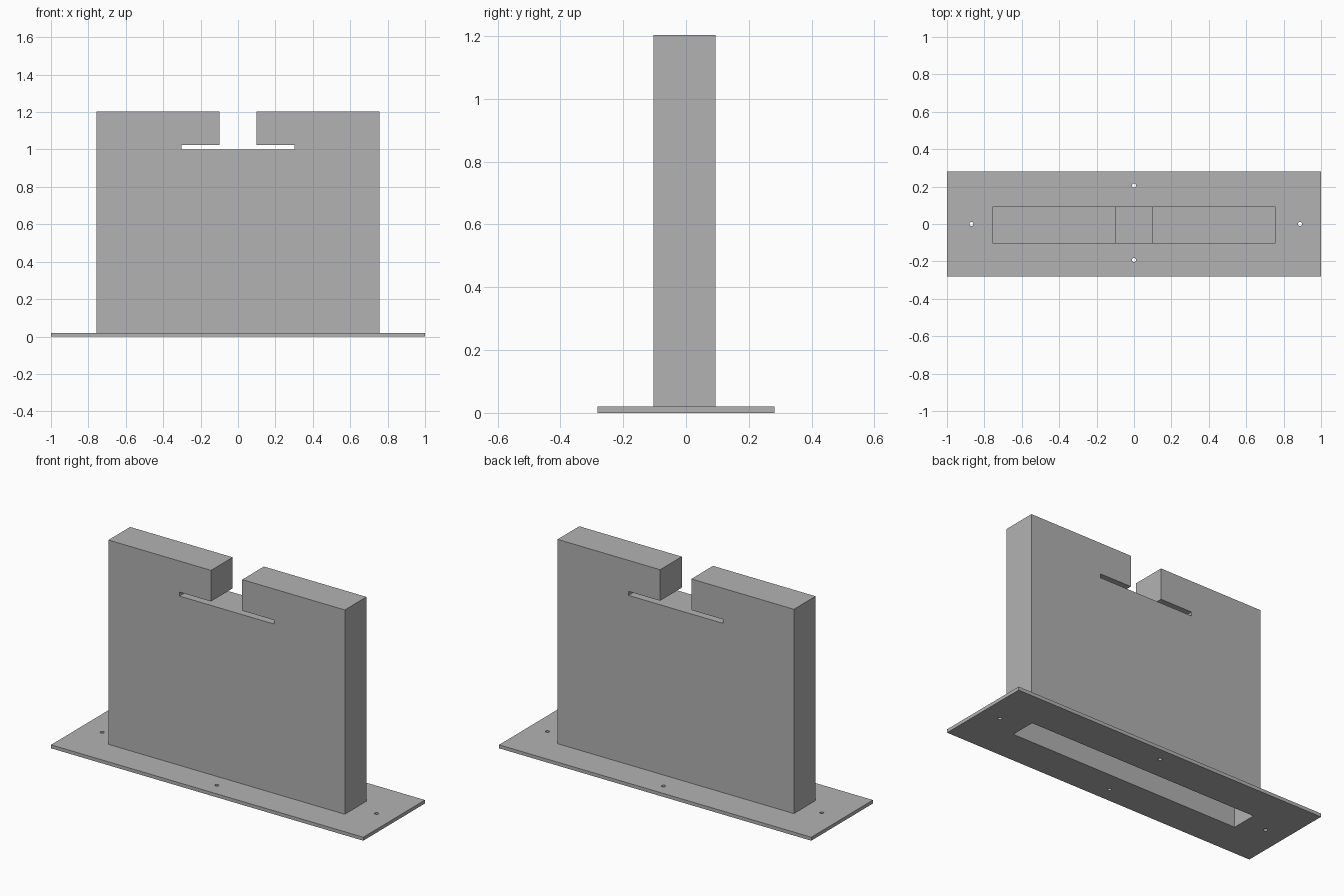
import bpy
import bmesh
from mathutils import Matrix

cube = bpy.data.objects.get("Cube")
if cube:
    bpy.data.objects.remove(cube, do_unlink=True)

GREY = (0.448, 0.448, 0.448, 1.0)
grey = bpy.data.materials.new("plain grey")
grey.use_nodes = True
grey.diffuse_color = GREY
grey.node_tree.nodes["Principled BSDF"].inputs["Base Color"].default_value = GREY

BLOCK_Y = -0.005      # the upright sits slightly forward of centre
HALF_X, HALF_Y = 0.757, 0.099
WALL = 0.025
PLATE_TOP, FLOOR, LIP, TOP = 0.02, 1.0, 1.023, 1.203


def make_object(name, bm):
    bmesh.ops.recalc_face_normals(bm, faces=bm.faces)
    mesh = bpy.data.meshes.new(name)
    bm.to_mesh(mesh)
    bm.free()
    mesh.materials.append(grey)
    obj = bpy.data.objects.new(name, mesh)
    bpy.context.collection.objects.link(obj)
    return obj


def box(name, half_x, half_y, y, z0, z1):
    bm = bmesh.new()
    place = Matrix.Translation((0, y, (z0 + z1) / 2))
    size = Matrix.Diagonal((2 * half_x, 2 * half_y, z1 - z0, 1))
    bmesh.ops.create_cube(bm, size=1, matrix=place @ size)
    return make_object(name, bm)


def cut(target, cutter):
    mod = target.modifiers.new(cutter.name, 'BOOLEAN')
    mod.operation = 'DIFFERENCE'
    mod.solver = 'EXACT'
    mod.object = cutter
    cutter.hide_render = True
    cutter.hide_viewport = True


# Upright block: mirrored T-slot outline extruded front to back
right_half = [(HALF_X, PLATE_TOP), (HALF_X, TOP), (0.1, TOP),
              (0.1, LIP), (0.302, LIP), (0.302, FLOOR)]
outline = right_half + [(-x, z) for x, z in reversed(right_half)]
bm = bmesh.new()
front = bm.faces.new([bm.verts.new((x, BLOCK_Y - HALF_Y, z)) for x, z in outline])
sweep = bmesh.ops.extrude_face_region(bm, geom=[front], use_keep_orig=True)
bmesh.ops.translate(bm, vec=(0, 2 * HALF_Y, 0),
                    verts=[v for v in sweep["geom"] if isinstance(v, bmesh.types.BMVert)])
upright = make_object("slotted_upright", bm)

# Base plate
plate = box("base_plate", 1.0, 0.282, 0, 0, PLATE_TOP)

# Hollow open from below through the plate and into the upright
hollow = box("hollow_cutter", HALF_X - WALL, HALF_Y - WALL, BLOCK_Y, -0.1, FLOOR - WALL)
cut(upright, hollow)
cut(plate, hollow)

# Four screw holes in the plate
bm = bmesh.new()
for x, y in [(-0.87, 0), (0.888, 0), (0, 0.205), (0, -0.193)]:
    bmesh.ops.create_cone(bm, cap_ends=True, segments=16, radius1=0.011, radius2=0.011,
                          depth=0.2, matrix=Matrix.Translation((x, y, 0)))
cut(plate, make_object("screw_hole_cutter", bm))
